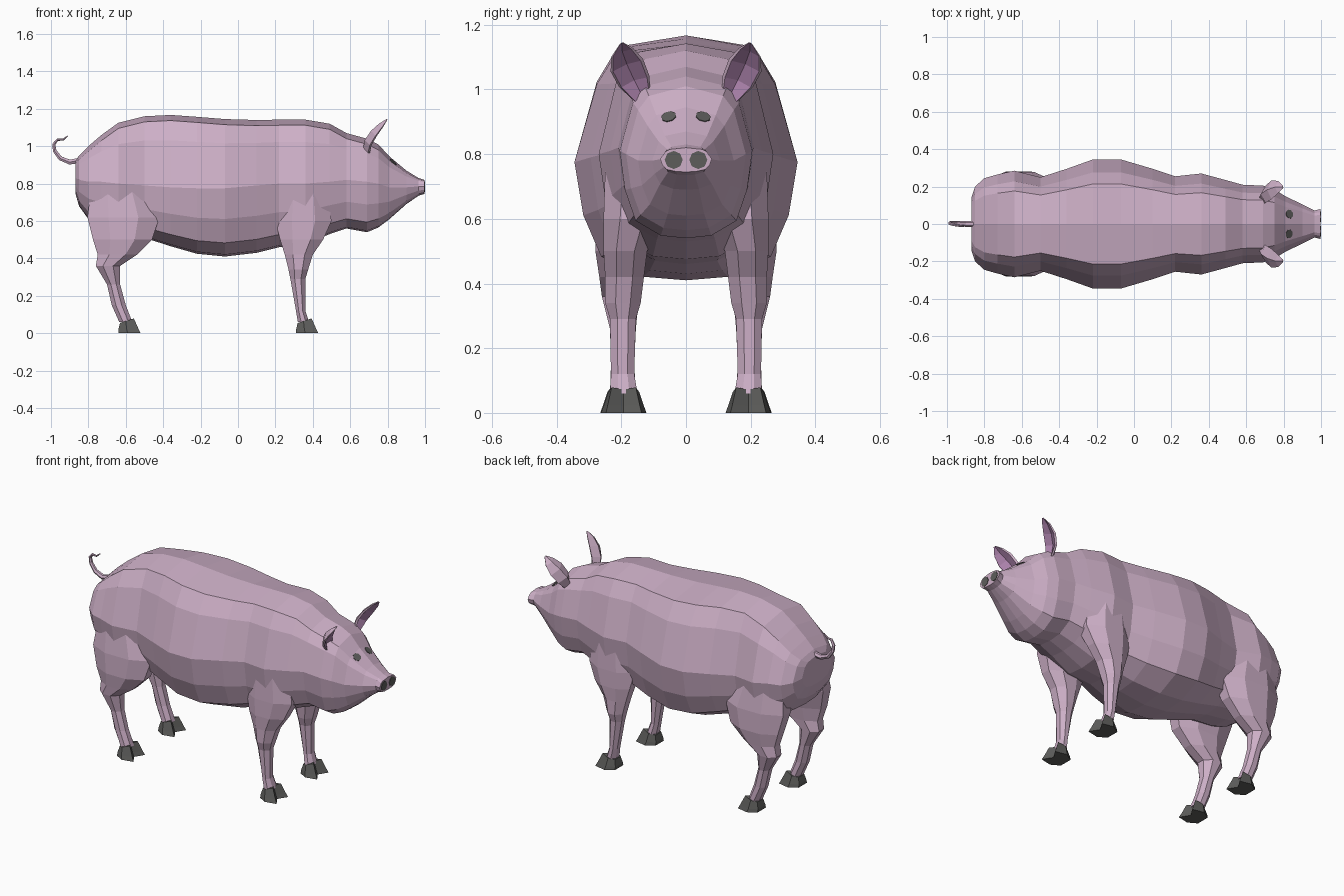
import bpy, bmesh, math
from mathutils import Vector

cube = bpy.data.objects.get("Cube")
if cube:
    bpy.data.objects.remove(cube)


def material(name, rgb):
    m = bpy.data.materials.new(name)
    m.use_nodes = True
    m.diffuse_color = (*rgb, 1)
    m.node_tree.nodes["Principled BSDF"].inputs["Base Color"].default_value = (*rgb, 1)
    return m


PINK = material("pink_skin", (0.61, 0.43, 0.57))
INNER = material("inner_ear_purple", (0.42, 0.23, 0.42))
DARK = material("dark_grey", (0.11, 0.11, 0.105))


def loft(name, rings, mats, rule=None):
    """Skin a stack of closed rings; rule(i, j) gives the material of a side face."""
    bm = bmesh.new()
    rows = [[bm.verts.new(p) for p in ring] for ring in rings]
    n = len(rows[0])
    for i in range(len(rows) - 1):
        for j in range(n):
            k = (j + 1) % n
            f = bm.faces.new((rows[i][j], rows[i][k], rows[i + 1][k], rows[i + 1][j]))
            f.material_index = rule(i, j) if rule else 0
    bm.faces.new(rows[0])
    bm.faces.new(rows[-1])
    bmesh.ops.recalc_face_normals(bm, faces=bm.faces)
    mesh = bpy.data.meshes.new(name)
    bm.to_mesh(mesh)
    bm.free()
    for m in mats:
        mesh.materials.append(m)
    obj = bpy.data.objects.new(name, mesh)
    bpy.context.collection.objects.link(obj)
    return obj


# Body and head: x, top, bottom, half width, height of the widest point
BODY = [
    (-0.87, 0.92, 0.75, 0.14, 0.83), (-0.85, 0.95, 0.68, 0.20, 0.82),
    (-0.80, 1.00, 0.61, 0.245, 0.81), (-0.73, 1.06, 0.56, 0.265, 0.81),
    (-0.64, 1.125, 0.53, 0.285, 0.80), (-0.50, 1.16, 0.51, 0.25, 0.79),
    (-0.36, 1.167, 0.465, 0.295, 0.78), (-0.22, 1.157, 0.425, 0.345, 0.775),
    (-0.07, 1.145, 0.41, 0.345, 0.775), (0.10, 1.14, 0.43, 0.295, 0.79),
    (0.22, 1.142, 0.46, 0.255, 0.80), (0.36, 1.142, 0.475, 0.27, 0.80),
    (0.49, 1.12, 0.53, 0.235, 0.81), (0.58, 1.07, 0.56, 0.21, 0.82),
    (0.69, 1.04, 0.54, 0.205, 0.81), (0.75, 1.01, 0.565, 0.185, 0.80),
    (0.81, 0.945, 0.61, 0.148, 0.78), (0.90, 0.87, 0.69, 0.105, 0.78),
    (0.965, 0.83, 0.735, 0.072, 0.785), (0.997, 0.82, 0.745, 0.08, 0.785),
]


def body_ring(x, top, bottom, w, mid):
    up, down = top - mid, mid - bottom
    half = [(0.62 * w, top - min(0.03, 0.15 * up)), (0.8 * w, top - 0.35 * up), (w, mid),
            (0.92 * w, mid - 0.45 * down), (0.76 * w, mid - 0.8 * down),
            (0.38 * w, mid - 0.97 * down)]
    ring = [(0, top)] + half + [(0, bottom)] + [(-y, z) for y, z in reversed(half)]
    return [(x, y, z) for y, z in ring]


body = loft("body_and_head", [body_ring(*r) for r in BODY], [PINK])
bpy.context.view_layer.update()

# Legs: z, back x, front x, inner y, outer y
HIND = [(0.82, -0.78, -0.50, 0.08, 0.25), (0.62, -0.805, -0.42, 0.10, 0.278),
        (0.50, -0.775, -0.46, 0.13, 0.28), (0.42, -0.75, -0.54, 0.14, 0.268),
        (0.36, -0.76, -0.63, 0.145, 0.26), (0.26, -0.70, -0.63, 0.155, 0.235),
        (0.15, -0.675, -0.60, 0.16, 0.232), (0.06, -0.635, -0.565, 0.155, 0.235)]
FRONT = [(0.75, 0.22, 0.48, 0.06, 0.25), (0.60, 0.20, 0.50, 0.08, 0.255),
         (0.50, 0.225, 0.455, 0.12, 0.255), (0.42, 0.25, 0.40, 0.13, 0.25),
         (0.34, 0.27, 0.375, 0.14, 0.25), (0.29, 0.28, 0.36, 0.155, 0.235),
         (0.12, 0.31, 0.36, 0.16, 0.232), (0.06, 0.32, 0.38, 0.15, 0.235)]
# Cloven outline of the hoof sole, heel to toes
SOLE = [(-0.05, 0.04), (-0.05, -0.04), (0.0, -0.07), (0.07, -0.055),
        (0.035, 0.0), (0.07, 0.055), (0.0, 0.07)]


def leg_ring(z, x0, x1, y0, y1, side):
    ring = []
    for k in range(8):
        a = math.pi / 8 + k * math.pi / 4
        c, s = (f(a) / math.cos(math.pi / 8) for f in (math.cos, math.sin))
        ring.append(((x0 + x1 + c * (x1 - x0)) / 2, side * (y0 + y1 + s * (y1 - y0)) / 2, z))
    return ring


def hoof_ring(cx, cy, z, sx, sy, lift):
    return [(cx + u * sx, cy + v * sy, z + lift * u) for u, v in SOLE]


# Ear sections: centre x, y, z, half width, thickness
EAR = [(0.695, 0.135, 0.975, 0.028, 0.030), (0.705, 0.160, 1.025, 0.050, 0.030),
       (0.735, 0.183, 1.075, 0.054, 0.026), (0.770, 0.197, 1.115, 0.036, 0.018),
       (0.797, 0.199, 1.143, 0.006, 0.005)]


def ear_ring(x, y, z, w, t, side):
    across = Vector((0.0, 0.93 * side, -0.36))
    back = Vector((-0.9, 0, 0.3)) * t
    c = Vector((x, y * side, z))
    edge = across * w
    return [c - edge, c + back, c + edge, c + edge * 0.85 - back * 0.35,
            c + back * 0.4, c - edge * 0.85 - back * 0.35]


def plate(name, centre, normal, radius, sides):
    """Thin painted disc lying on a surface."""
    q = Vector(normal).to_track_quat('Z', 'Y')
    rings = [[Vector(centre) + q @ Vector((radius * math.cos(a), radius * math.sin(a), h))
              for a in (2 * math.pi * k / sides for k in range(sides))]
             for h in (-0.002, 0.003)]
    return loft(name, rings, [DARK])


for side, label in ((1, "left"), (-1, "right")):
    for part, rows in (("hind", HIND), ("front", FRONT)):
        loft(f"{label}_{part}_leg", [leg_ring(*r, side) for r in rows], [PINK])
        z, x0, x1, y0, y1 = rows[-1]
        cx, cy = (x0 + x1) / 2, side * (y0 + y1) / 2
        loft(f"{label}_{part}_hoof",
             [hoof_ring(cx + 0.01, cy, 0.0, 1, 1, 0),
              hoof_ring(cx + 0.005, cy, 0.02, 0.9, 0.9, 0.05),
              hoof_ring(cx, cy, 0.065, 0.62, 0.68, 0.2)], [DARK])
    loft(f"{label}_ear", [ear_ring(*r, side) for r in EAR], [PINK, INNER],
         lambda i, j: 1 if j in (3, 4) else 0)
    # Eye laid on the forehead surface
    hit, spot, normal, _ = body.ray_cast(Vector((2, side * 0.053, 0.915)), Vector((-1, 0, 0)))
    plate(f"{label}_eye", spot, normal, 0.024, 8)
    plate(f"{label}_nostril", (0.997, side * 0.038, 0.782), (1, 0, 0), 0.028, 8)

# Curly tail
TAIL = [(-0.84, 0, 0.925), (-0.90, 0, 0.915), (-0.95, 0.004, 0.935), (-0.98, 0.006, 0.975),
        (-0.985, 0.004, 1.01), (-0.965, -0.004, 1.035), (-0.935, -0.010, 1.035),
        (-0.91, -0.012, 1.055)]
curve = bpy.data.curves.new("tail", 'CURVE')
curve.dimensions = '3D'
curve.bevel_depth = 0.017
curve.bevel_resolution = 1
curve.use_fill_caps = True
spline = curve.splines.new('POLY')
spline.points.add(len(TAIL) - 1)
spline.use_smooth = False
for k, (point, p) in enumerate(zip(spline.points, TAIL)):
    point.co = (*p, 1)
    point.radius = 1.0 - 0.8 * k / (len(TAIL) - 1)
curve.materials.append(PINK)
bpy.context.collection.objects.link(bpy.data.objects.new("tail", curve))
